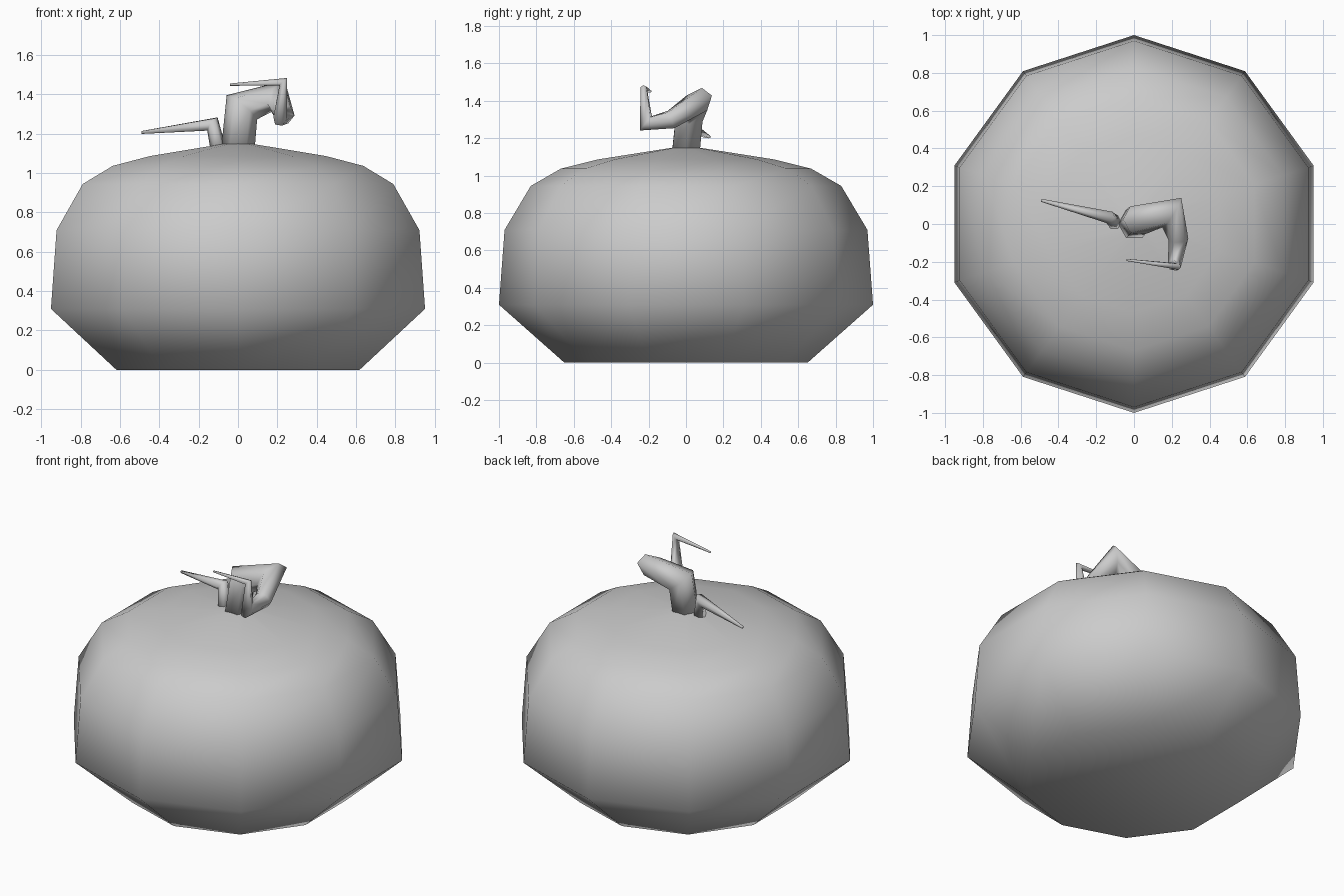
import bpy, bmesh, math
from mathutils import Vector

cube = bpy.data.objects.get("Cube")
if cube:
    bpy.data.objects.remove(cube, do_unlink=True)

GREY = (0.6, 0.6, 0.6, 1.0)
mat = bpy.data.materials.new("plain_grey")
mat.use_nodes = True
mat.diffuse_color = GREY
mat.node_tree.nodes["Principled BSDF"].inputs["Base Color"].default_value = GREY


def skin(name, rings):
    """Bridge equal rings of points, cap both ends and shade smooth."""
    bm = bmesh.new()
    loops = [[bm.verts.new(p) for p in ring] for ring in rings]
    n = len(loops[0])
    for low, high in zip(loops, loops[1:]):
        for i in range(n):
            j = (i + 1) % n
            bm.faces.new((low[i], low[j], high[j], high[i]))
    bm.faces.new(loops[0][::-1])
    bm.faces.new(loops[-1])
    bmesh.ops.recalc_face_normals(bm, faces=bm.faces)
    for face in bm.faces:
        face.smooth = True
    mesh = bpy.data.meshes.new(name)
    bm.to_mesh(mesh)
    bm.free()
    mesh.materials.append(mat)
    obj = bpy.data.objects.new(name, mesh)
    bpy.context.collection.objects.link(obj)
    return obj


def lathe(name, profile, sides):
    angles = [math.pi / 2 + math.tau * i / sides for i in range(sides)]
    return skin(name, [[(r * math.cos(a), r * math.sin(a), z) for a in angles]
                       for r, z in profile])


def tube(name, path, sides):
    """Tapered tube along (point, radius) pairs with mitred bends."""
    pts = [Vector(p) for p, r in path]
    dirs = [(b - a).normalized() for a, b in zip(pts, pts[1:])]
    side = dirs[0].cross(Vector((0, 1, 0))).normalized()
    ring = [pts[0] + path[0][1] * (side * math.cos(a) + dirs[0].cross(side) * math.sin(a))
            for a in (math.tau * i / sides for i in range(sides))]
    rings = [ring]
    for k in range(1, len(pts)):
        before = dirs[k - 1]
        after = dirs[min(k, len(dirs) - 1)]
        normal = (before + after).normalized()
        scale = path[k][1] / path[k - 1][1]
        new = []
        for p in rings[-1]:
            # slide the previous section along the segment onto the mitre plane
            off = p - pts[k - 1]
            off = (off - before * off.dot(before)) * scale
            new.append(pts[k] + off - before * (off.dot(normal) / before.dot(normal)))
        rings.append(new)
    return skin(name, rings)


# Squat ten-sided body
lathe("body", [(0.65, 0), (1.0, 0.31), (0.97, 0.71), (0.83, 0.945),
               (0.67, 1.037), (0.47, 1.087), (0.07, 1.15)], 10)

# Bent stem curling round to a thin tip
tube("stem", [((0, 0, 1.13), 0.085), ((0.02, 0.02, 1.335), 0.083),
              ((0.2, 0.06, 1.39), 0.068), ((0.235, -0.08, 1.3), 0.052),
              ((0.215, -0.215, 1.28), 0.036), ((0.23, -0.225, 1.465), 0.018),
              ((-0.04, -0.19, 1.45), 0.006)], 6)

# Small side twig
tube("side_twig", [((-0.1, 0.005, 1.12), 0.04), ((-0.13, 0.035, 1.25), 0.033),
                   ((-0.49, 0.125, 1.207), 0.008)], 6)
